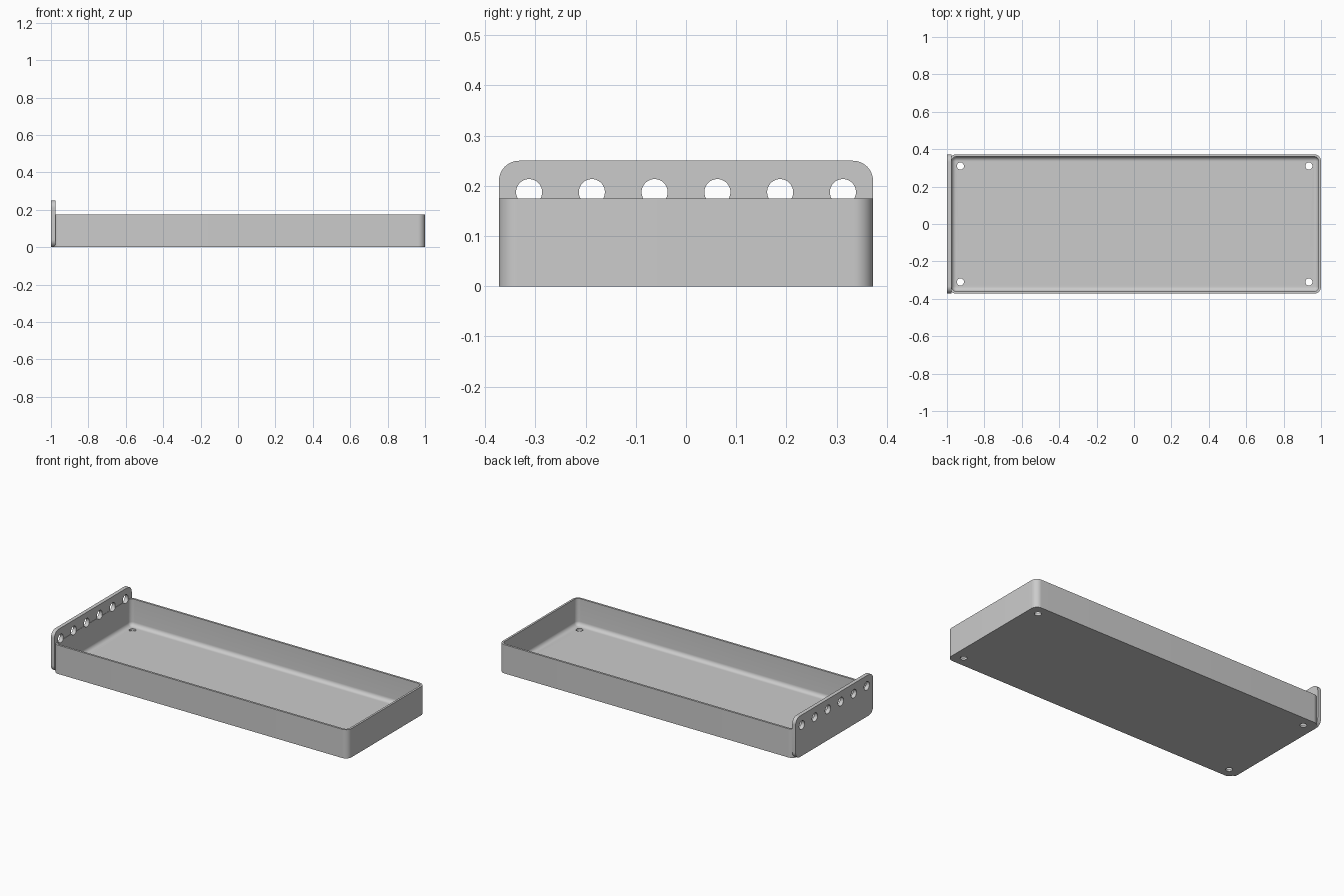
import bpy, bmesh, math

cube = bpy.data.objects.get("Cube")
if cube:
    bpy.data.objects.remove(cube)

grey = bpy.data.materials.new("light_grey")
grey.use_nodes = True
COLOUR = (0.6, 0.6, 0.6, 1)
grey.diffuse_color = COLOUR
grey.node_tree.nodes["Principled BSDF"].inputs["Base Color"].default_value = COLOUR

STEPS = 12
LEFT, RIGHT, HALF_Y = -0.9875, 1.0, 0.3725
WALL, FLOOR, RIM = 0.0125, 0.0125, 0.175
CORNER, FILLET = 0.0375, 0.024


def rounded_rect(u0, u1, v0, v1, r):
    """Points of a rounded rectangle, anticlockwise."""
    points = []
    centres = [(u1 - r, v1 - r), (u0 + r, v1 - r), (u0 + r, v0 + r), (u1 - r, v0 + r)]
    for k, (cu, cv) in enumerate(centres):
        for i in range(STEPS + 1):
            a = math.pi / 2 * (k + i / STEPS)
            points.append((cu + r * math.cos(a), cv + r * math.sin(a)))
    return points


def loft(name, loops):
    """Closed solid through a stack of matching loops."""
    bm = bmesh.new()
    rings = [[bm.verts.new(p) for p in loop] for loop in loops]
    n = len(rings[0])
    for a, b in zip(rings, rings[1:]):
        for i in range(n):
            j = (i + 1) % n
            bm.faces.new((a[i], a[j], b[j], b[i]))
    bm.faces.new(rings[0][::-1])
    bm.faces.new(rings[-1])
    bmesh.ops.recalc_face_normals(bm, faces=bm.faces)
    mesh = bpy.data.meshes.new(name)
    bm.to_mesh(mesh)
    bm.free()
    mesh.materials.append(grey)
    obj = bpy.data.objects.new(name, mesh)
    bpy.context.collection.objects.link(obj)
    return obj


def tray_loop(inset, z):
    r = CORNER - inset
    return [(x, y, z) for x, y in rounded_rect(
        LEFT + inset, RIGHT - inset, -HALF_Y + inset, HALF_Y - inset, r)]


def drill(obj, name, centre, radius, along_x):
    """Cut a round hole with a hidden cylinder."""
    bpy.ops.mesh.primitive_cylinder_add(
        vertices=32, radius=radius, depth=0.1, location=centre,
        rotation=(0, math.pi / 2 if along_x else 0, 0))
    cutter = bpy.context.object
    cutter.name = name
    cutter.data.materials.append(grey)
    cutter.hide_render = True
    cutter.hide_viewport = True
    mod = obj.modifiers.new(name, 'BOOLEAN')
    mod.operation = 'DIFFERENCE'
    mod.solver = 'EXACT'
    mod.object = cutter


# Tray shell with a rounded inner floor edge
loops = [tray_loop(0, 0), tray_loop(0, RIM), tray_loop(WALL, RIM)]
for i in range(9):
    a = math.pi / 2 * i / 8
    loops.append(tray_loop(WALL + FILLET * (1 - math.cos(a)),
                           FLOOR + FILLET * (1 - math.sin(a))))
tray = loft("tray", loops)

# Upright end plate with rounded corners
outline = rounded_rect(-HALF_Y, HALF_Y, 0, 0.25, 0.04)
plate = loft("end_plate", [[(x, y, z) for y, z in outline] for x in (-1.0, -0.977)])

# Row of holes through the plate and the tray wall behind it
for i in range(6):
    centre = (-0.99, -0.3125 + 0.125 * i, 0.1875)
    for part in (plate, tray):
        drill(part, part.name + "_hole_cutter", centre, 0.026, True)

# Floor holes at the corners
for x in (-0.928, 0.935):
    for y in (-0.31, 0.31):
        drill(tray, "floor_hole_cutter", (x, y, 0), 0.019, False)

# Smooth shading with sharp edges kept
bpy.ops.object.select_all(action='DESELECT')
for part in (tray, plate):
    part.select_set(True)
    bpy.context.view_layer.objects.active = part
bpy.ops.object.shade_smooth_by_angle(angle=math.radians(30))
